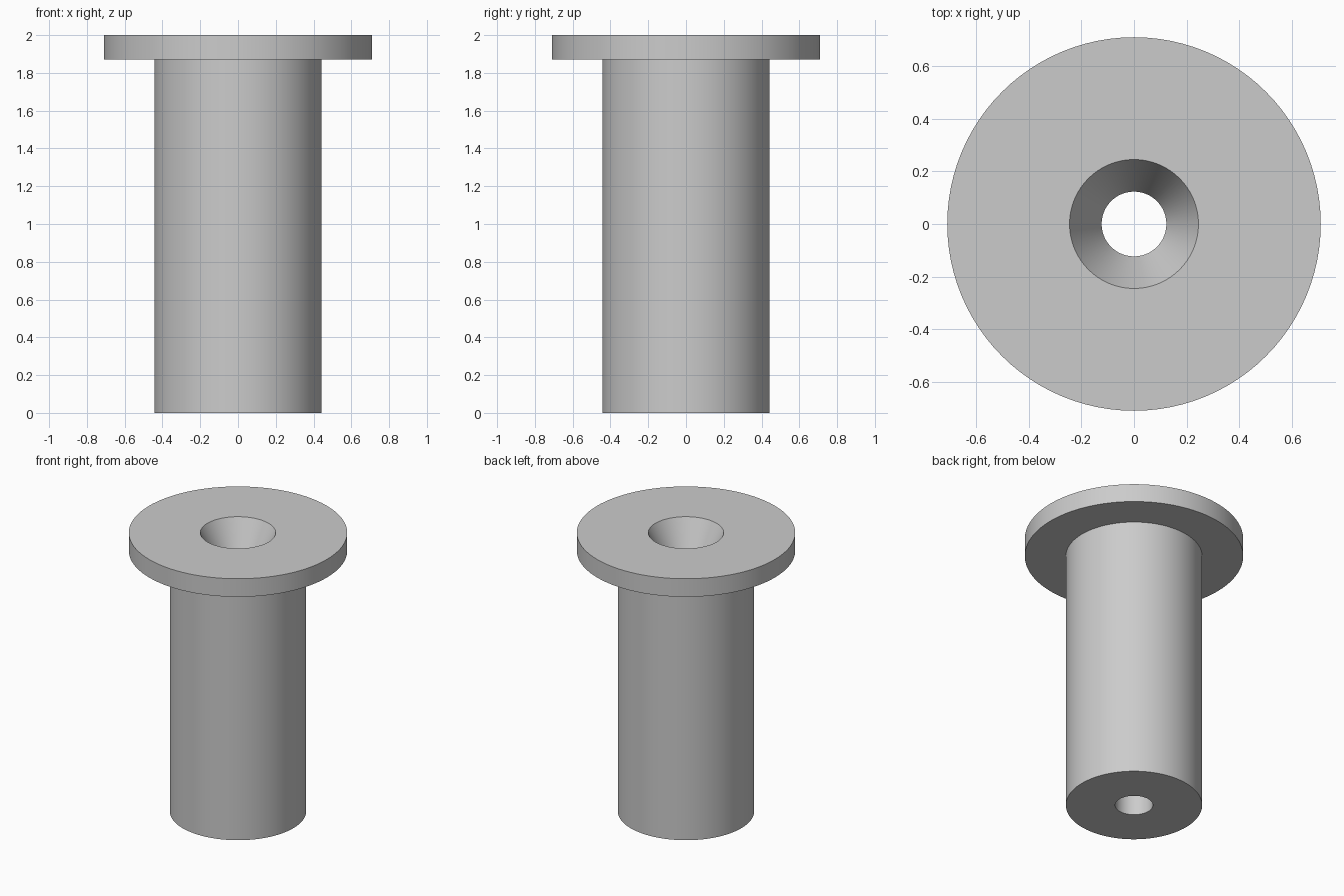
import bpy, bmesh, math

SEGMENTS = 96

# Remove the default object
cube = bpy.data.objects.get("Cube")
if cube:
    bpy.data.objects.remove(cube, do_unlink=True)

# Single plain grey
grey = bpy.data.materials.new("plain grey")
grey.use_nodes = True
colour = (0.6, 0.6, 0.6, 1)
grey.diffuse_color = colour
grey.node_tree.nodes["Principled BSDF"].inputs["Base Color"].default_value = colour


def lathe(name, profile):
    """Spin a closed (radius, height) profile around the z axis."""
    bm = bmesh.new()
    verts = [bm.verts.new((r, 0, z)) for r, z in profile]
    edges = [bm.edges.new((v, verts[(i + 1) % len(verts)])) for i, v in enumerate(verts)]
    bmesh.ops.spin(bm, geom=verts + edges, cent=(0, 0, 0), axis=(0, 0, 1),
                   angle=math.tau, steps=SEGMENTS, use_merge=True)
    bmesh.ops.remove_doubles(bm, verts=bm.verts, dist=1e-5)
    bmesh.ops.recalc_face_normals(bm, faces=bm.faces)
    mesh = bpy.data.meshes.new(name)
    bm.to_mesh(mesh)
    bm.free()
    mesh.materials.append(grey)
    obj = bpy.data.objects.new(name, mesh)
    bpy.context.collection.objects.link(obj)
    bpy.ops.object.select_all(action="DESELECT")
    obj.select_set(True)
    bpy.context.view_layer.objects.active = obj
    bpy.ops.object.shade_smooth_by_angle(angle=math.radians(20))
    return obj


# Dimensions
shaft_radius, flange_radius = 0.443, 0.71
bore_radius, mouth_radius = 0.123, 0.245
flange_bottom, top = 1.87, 2.0
countersink_depth = 0.24

# Flanged sleeve: shaft, flange, conical mouth and straight through bore
lathe("flanged_sleeve", [
    (bore_radius, 0),
    (shaft_radius, 0),
    (shaft_radius, flange_bottom),
    (flange_radius, flange_bottom),
    (flange_radius, top),
    (mouth_radius, top),
    (bore_radius, top - countersink_depth),
])
